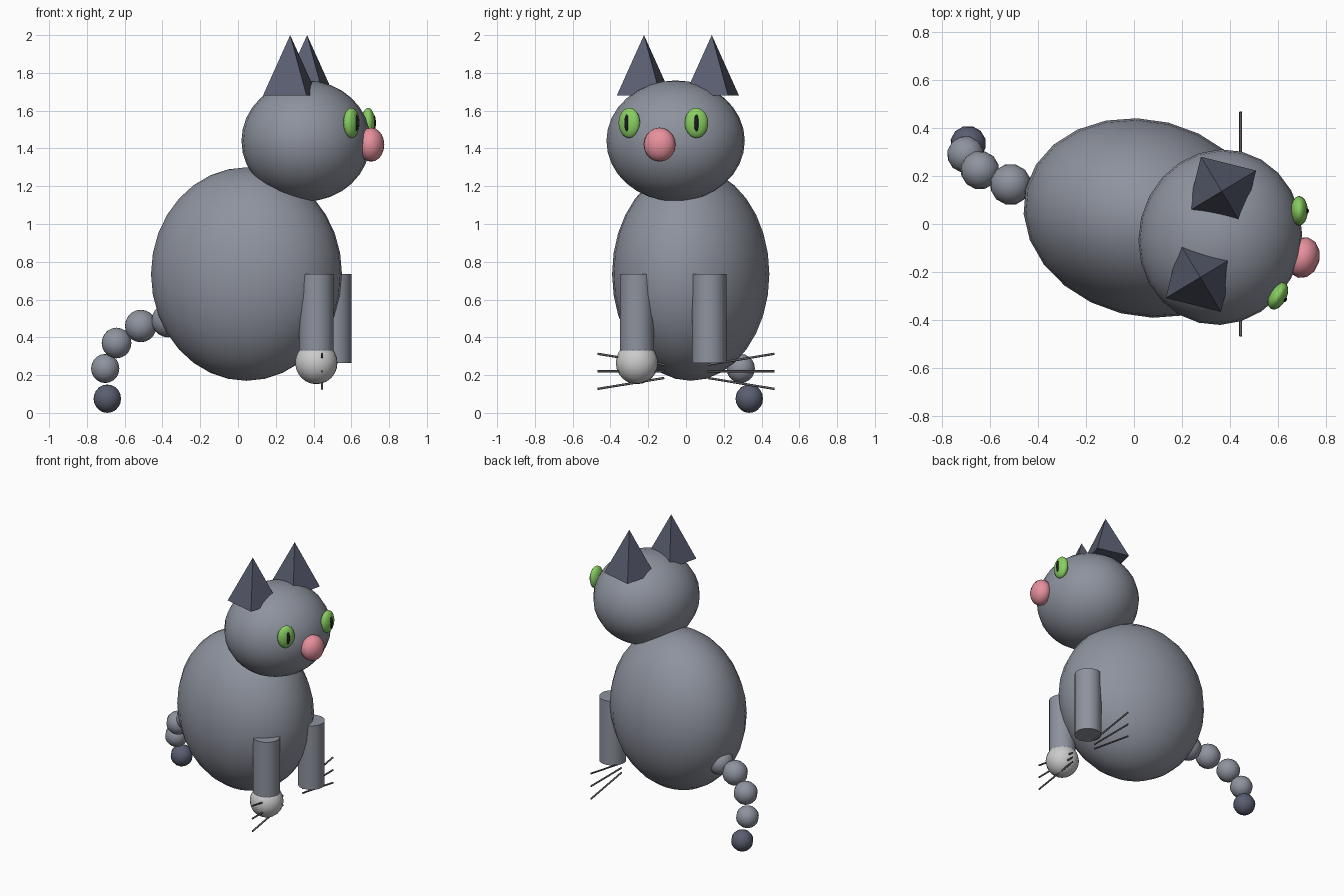
import bpy, math
from mathutils import Vector

if "Cube" in bpy.data.objects:
    bpy.data.objects.remove(bpy.data.objects["Cube"])

YAW = math.radians(-14)  # the cat looks slightly sideways


def material(name, rgb):
    m = bpy.data.materials.new(name)
    m.diffuse_color = (*rgb, 1)
    m.use_nodes = True
    m.node_tree.nodes["Principled BSDF"].inputs["Base Color"].default_value = m.diffuse_color
    return m


FUR = material("fur", (0.27, 0.29, 0.34))
DARK = material("dark_fur", (0.10, 0.11, 0.16))
GREEN = material("green", (0.25, 0.62, 0.12))
BLACK = material("black", (0.01, 0.01, 0.015))
PINK = material("pink", (0.80, 0.28, 0.34))
WHITE = material("white", (0.80, 0.80, 0.80))
WIRE = material("whisker_grey", (0.12, 0.12, 0.13))


def finish(name, mat, smooth=40):
    ob = bpy.context.object
    ob.name = name
    ob.data.materials.append(mat)
    bpy.ops.object.shade_smooth_by_angle(angle=math.radians(smooth))
    return ob


def ball(name, loc, radii, mat, segs=24, rings=16, yaw=YAW):
    bpy.ops.mesh.primitive_uv_sphere_add(segments=segs, ring_count=rings, radius=1,
                                         location=loc, rotation=(0, 0, yaw))
    bpy.context.object.scale = radii
    return finish(name, mat, 60)


def rod(name, a, b, r, mat, sides):
    a, b = Vector(a), Vector(b)
    d = b - a
    bpy.ops.mesh.primitive_cylinder_add(vertices=sides, radius=r, depth=d.length,
                                        location=(a + b) / 2,
                                        rotation=d.to_track_quat('Z', 'Y').to_euler())
    return finish(name, mat, 50)


def beside(mid, half, side):
    """Point offset sideways from a mid point on the turned cat."""
    return Vector((mid[0] - side * half * math.sin(YAW),
                   mid[1] + side * half * math.cos(YAW), mid[2]))


# body and head
ball("body", (0.045, 0.025, 0.735), (0.512, 0.41, 0.565), FUR)
ball("head", (0.36, -0.055, 1.44), (0.34, 0.368, 0.32), FUR)

# nose
ball("nose", (0.705, -0.14, 1.42), (0.07, 0.087, 0.09), PINK, 12, 10)

for side, tag in ((-1, "right"), (1, "left")):
    # four-sided ears
    bpy.ops.mesh.primitive_cone_add(vertices=4, radius1=0.168, radius2=0, depth=0.32,
                                    location=beside((0.321, -0.043, 1.84), 0.185, side),
                                    rotation=(0, 0, YAW + math.pi / 4))
    finish("ear_" + tag, DARK, 30)

    # eyes with slit pupils, turned outward
    yaw = YAW + side * math.radians(14)
    eye = beside((0.645, -0.1225, 1.535), 0.183, side)
    ball("eye_" + tag, eye, (0.036, 0.062, 0.08), GREEN, 16, 12, yaw)
    front = eye + Vector((math.cos(yaw), math.sin(yaw), 0)) * 0.027
    ball("pupil_" + tag, front, (0.014, 0.014, 0.046), BLACK, 12, 8, yaw)

    # front legs
    leg = beside((0.4625, -0.0685, 0.265), 0.197, side)
    rod("front_leg_" + tag, leg, leg + Vector((0, 0, 0.47)), 0.091, FUR, 16)
    if side < 0:
        ball("paw", leg, (0.113, 0.113, 0.113), WHITE, 16, 12)

    # whiskers
    for i, dz in enumerate((-1, 0, 1)):
        rod(f"whisker_{tag}_{i}", (0.445, side * 0.115, 0.22 + dz * 0.035),
            (0.445, side * 0.468, 0.22 + dz * 0.093), 0.006, WIRE, 8)

# tail of beads
beads = [((-0.37, 0.13, 0.49), 0.09), ((-0.515, 0.165, 0.46), 0.086),
         ((-0.643, 0.225, 0.37), 0.081), ((-0.703, 0.29, 0.235), 0.077),
         ((-0.692, 0.335, 0.075), 0.075)]
for i, (loc, r) in enumerate(beads):
    ball(f"tail_{i}", loc, (r, r, r), DARK if i == 4 else FUR, 12, 10)
